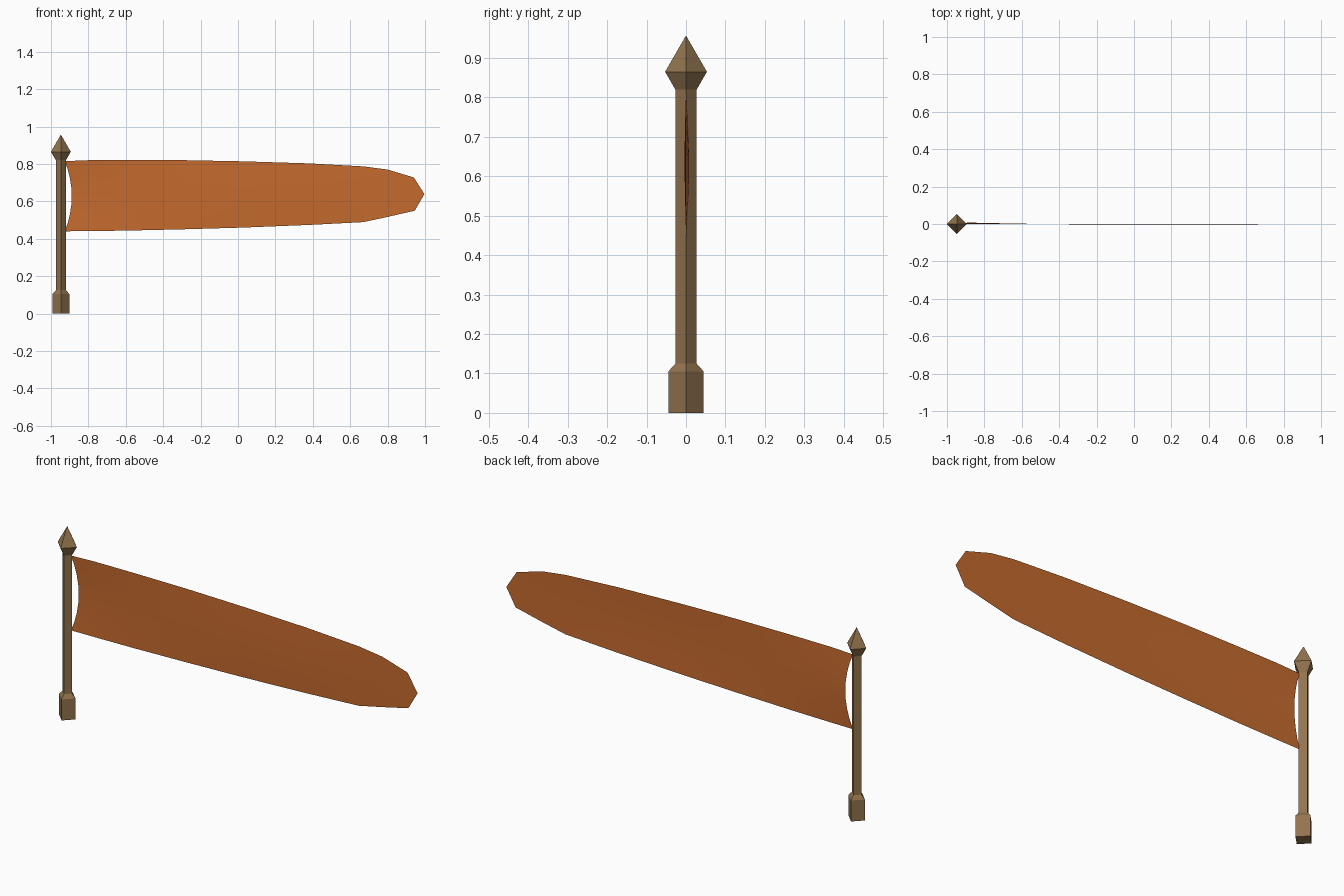
import bpy, bmesh, math

if "Cube" in bpy.data.objects:
    bpy.data.objects.remove(bpy.data.objects["Cube"])


def material(name, rgb):
    m = bpy.data.materials.new(name)
    m.diffuse_color = (*rgb, 1)
    m.use_nodes = True
    m.node_tree.nodes["Principled BSDF"].inputs["Base Color"].default_value = m.diffuse_color
    return m


def finish(bm, name, mat, smooth=False):
    me = bpy.data.meshes.new(name)
    bm.to_mesh(me)
    bm.free()
    me.materials.append(mat)
    for p in me.polygons:
        p.use_smooth = smooth
    ob = bpy.data.objects.new(name, me)
    bpy.context.collection.objects.link(ob)
    return ob


def square_post(name, profile, x, mat):
    """Four-sided diamond post through (radius, z) rings."""
    bm = bmesh.new()
    rings = [[bm.verts.new((x + r * math.cos(k * math.pi / 2),
                            r * math.sin(k * math.pi / 2), z))
              for k in range(4)] for r, z in profile]
    for a, b in zip(rings, rings[1:]):
        for k in range(4):
            j = (k + 1) % 4
            bm.faces.new((a[k], a[j], b[j], b[k]))
    bm.faces.new(rings[0][::-1])
    bm.faces.new(rings[-1])
    bmesh.ops.remove_doubles(bm, verts=bm.verts, dist=0.0005)
    bmesh.ops.recalc_face_normals(bm, faces=bm.faces)
    return finish(bm, name, mat)


wood = material("brown wood", (0.29, 0.175, 0.077))
cloth = material("orange cloth", (0.56, 0.145, 0.027))

# Pole with square foot and pointed finial
square_post("pole", [(0.045, 0), (0.045, 0.105), (0.027, 0.125), (0.027, 0.82),
                     (0.053, 0.865), (0.0001, 0.957)], -0.947, wood)

# Banner columns: top x, top z, bottom x, bottom z
cols = [(-0.927, 0.815, -0.927, 0.44), (-0.80, 0.82, -0.80, 0.441),
        (-0.58, 0.821, -0.58, 0.444), (-0.28, 0.82, -0.28, 0.451),
        (0.03, 0.814, 0.03, 0.46), (0.38, 0.803, 0.38, 0.474),
        (0.67, 0.787, 0.67, 0.489), (0.80, 0.77, 0.80, 0.517),
        (0.94, 0.728, 0.945, 0.55)]
ROWS = 8
bm = bmesh.new()
grid = []
for i, (xt, zt, xb, zb) in enumerate(cols):
    column = []
    for j in range(ROWS + 1):
        v = j / ROWS
        x, z = xb + (xt - xb) * v, zb + (zt - zb) * v
        if i == 0:                       # scooped edge beside the pole
            x += 0.038 * math.sin(math.pi * v) ** 0.8
        if i == len(cols) - 1:           # pointed free end
            x += 0.054 * (1 - abs(2 * v - 1))
        # shallow billow, fading toward the tip
        u = i / (len(cols) - 1)
        y = 0.008 * math.sin(math.pi * v) * math.cos(1.7 * math.pi * u) * (1 - u)
        column.append(bm.verts.new((x, y, z)))
    grid.append(column)
for a, b in zip(grid, grid[1:]):
    for j in range(ROWS):
        bm.faces.new((a[j], b[j], b[j + 1], a[j + 1]))
finish(bm, "banner", cloth, smooth=True)
